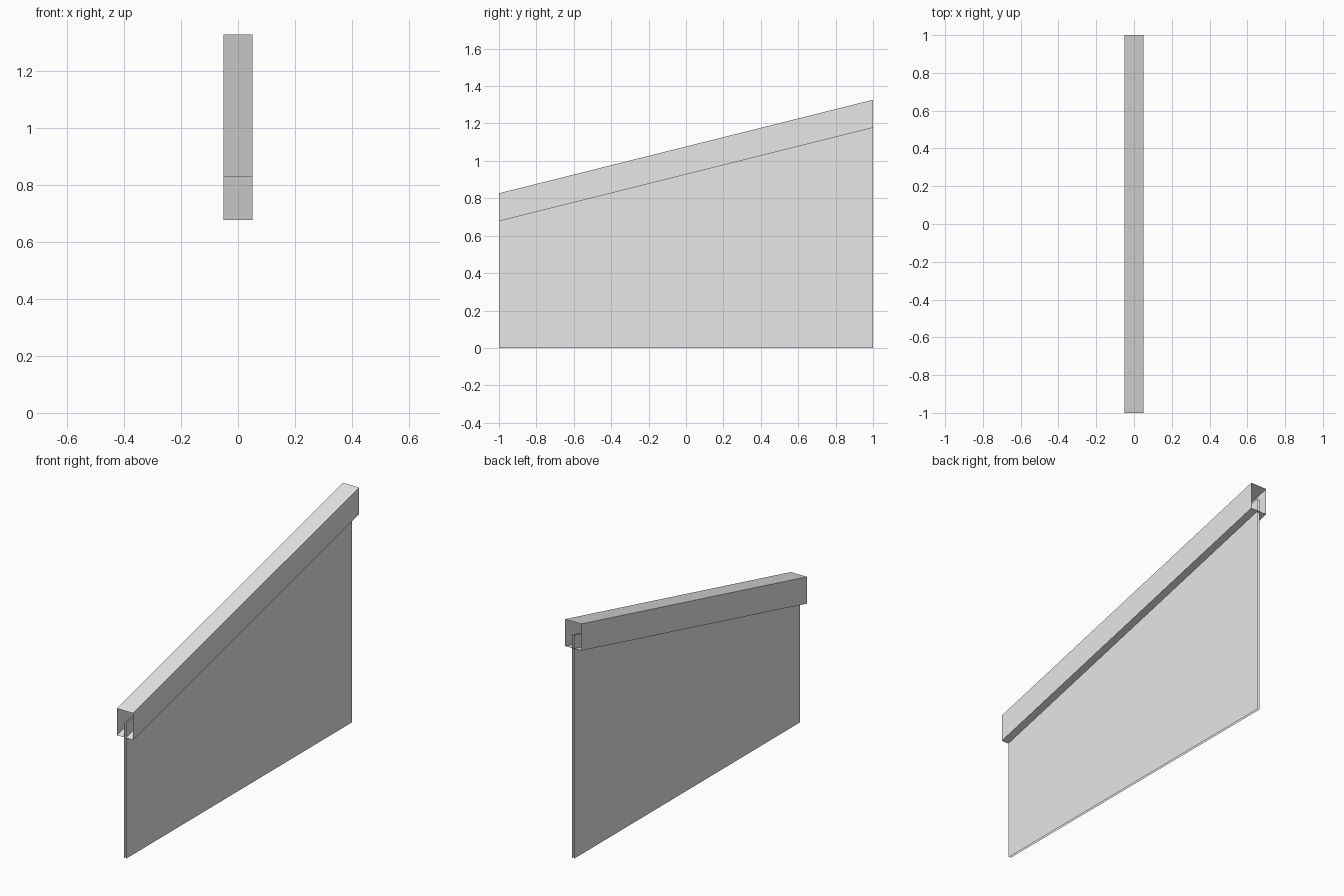
import bpy
import bmesh

cube = bpy.data.objects.get("Cube")
if cube:
    bpy.data.objects.remove(cube, do_unlink=True)

HALF_LENGTH = 1.0
RAIL_HALF_WIDTH = 0.05
RAIL_HEIGHT = 0.15
PANEL_HALF_WIDTH = 0.006
TOP_FRONT, TOP_BACK = 0.827, 1.327   # rail top at each end

grey = bpy.data.materials.new("light_grey")
grey.use_nodes = True
colour = (0.8, 0.8, 0.8, 1.0)
grey.diffuse_color = colour
grey.node_tree.nodes["Principled BSDF"].inputs["Base Color"].default_value = colour


def sheets(name, front, back, closed):
    """Join two matching (x, z) sections with flat faces, leaving the ends open."""
    bm = bmesh.new()
    a = [bm.verts.new((x, -HALF_LENGTH, z)) for x, z in front]
    b = [bm.verts.new((x, HALF_LENGTH, z)) for x, z in back]
    count = len(a)
    # a closed section is a tube, otherwise points pair up as separate sheets
    for i in range(0, count, 1 if closed else 2):
        j = (i + 1) % count
        bm.faces.new((a[i], a[j], b[j], b[i]))
    mesh = bpy.data.meshes.new(name)
    bm.to_mesh(mesh)
    bm.free()
    mesh.materials.append(grey)
    obj = bpy.data.objects.new(name, mesh)
    bpy.context.collection.objects.link(obj)
    return obj


def rail_section(top):
    w, low = RAIL_HALF_WIDTH, top - RAIL_HEIGHT
    return [(-w, low), (w, low), (w, top), (-w, top)]


def panel_section(top):
    w, high = PANEL_HALF_WIDTH, top - RAIL_HEIGHT / 2
    return [(w, 0), (w, high), (-w, high), (-w, 0)]


# Sloping hollow handrail, open at both ends
sheets("handrail", rail_section(TOP_FRONT), rail_section(TOP_BACK), True)

# Thin two-sided panel that reaches halfway up inside the handrail
sheets("panel", panel_section(TOP_FRONT), panel_section(TOP_BACK), False)

# Face every sheet away from the middle plane
for name in ("handrail", "panel"):
    mesh = bpy.data.objects[name].data
    for face in mesh.polygons:
        if face.normal.x * face.center.x < 0:
            face.flip()
    mesh.update()
